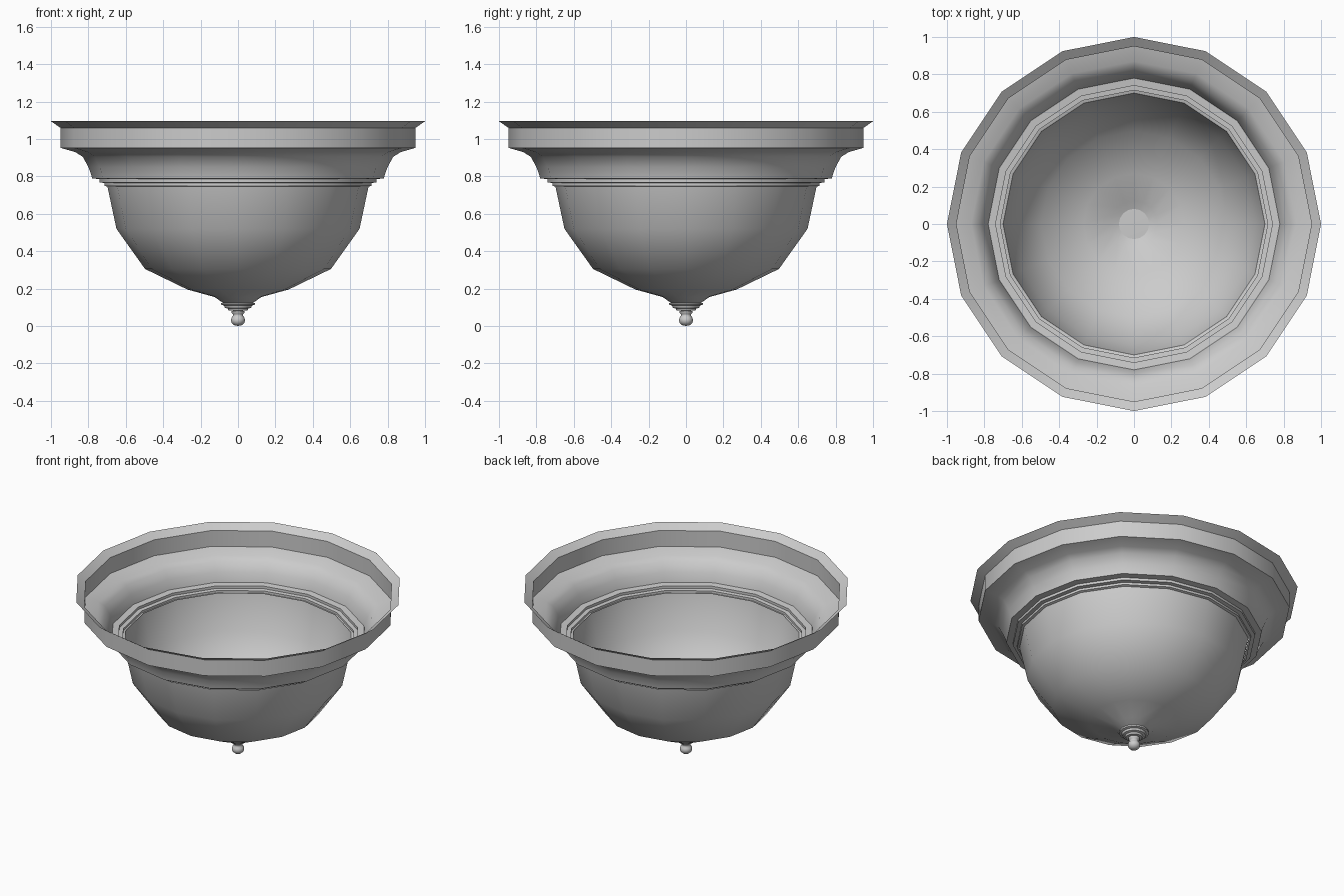
import bpy, math

if "Cube" in bpy.data.objects:
    bpy.data.objects.remove(bpy.data.objects["Cube"])


def lathe(name, profile, sides=16, smooth=35):
    """Spin a (radius, height) profile round z; radius 0 closes to a point."""
    verts, faces, rings = [], [], []
    for r, z in profile:
        start = len(verts)
        n = 1 if r == 0 else sides
        for i in range(n):
            a = 2 * math.pi * i / sides
            verts.append((r * math.cos(a), r * math.sin(a), z))
        rings.append([start + i % n for i in range(sides)])
    for low, high in zip(rings, rings[1:]):
        for i in range(sides):
            j = (i + 1) % sides
            face = list(dict.fromkeys((low[i], low[j], high[j], high[i])))
            faces.append(face)
    mesh = bpy.data.meshes.new(name)
    mesh.from_pydata(verts, [], faces)
    obj = bpy.data.objects.new(name, mesh)
    bpy.context.collection.objects.link(obj)
    bpy.ops.object.select_all(action='DESELECT')
    obj.select_set(True)
    bpy.context.view_layer.objects.active = obj
    bpy.ops.object.shade_smooth_by_angle(angle=math.radians(smooth))
    return obj


# Flared mounting rim with cove and stepped lower ledge, open at the top
lathe("mounting_rim", [
    (0.70, 0.745), (0.715, 0.75), (0.715, 0.765), (0.74, 0.768),
    (0.74, 0.785), (0.78, 0.79), (0.785, 0.81), (0.80, 0.85),
    (0.83, 0.905), (0.87, 0.93), (0.95, 0.953), (0.95, 1.06), (1.0, 1.095)])

# Glass bowl, a single open shell
lathe("glass_bowl", [
    (0, 0.115), (0.075, 0.12), (0.125, 0.155), (0.27, 0.195),
    (0.497, 0.305), (0.65, 0.52), (0.70, 0.755)], smooth=60)

# Stepped cap below the bowl
lathe("finial_cap", [
    (0, 0.082), (0.05, 0.082), (0.055, 0.093), (0.07, 0.097),
    (0.075, 0.11), (0.09, 0.114), (0.09, 0.124), (0, 0.126)])

# Finial knob: ball, neck and collar
lathe("finial_knob", [
    (0, 0), (0.022, 0.005), (0.035, 0.018), (0.038, 0.032), (0.034, 0.046),
    (0.027, 0.054), (0.027, 0.064), (0.035, 0.07), (0.035, 0.08), (0, 0.088)],
    smooth=60)
